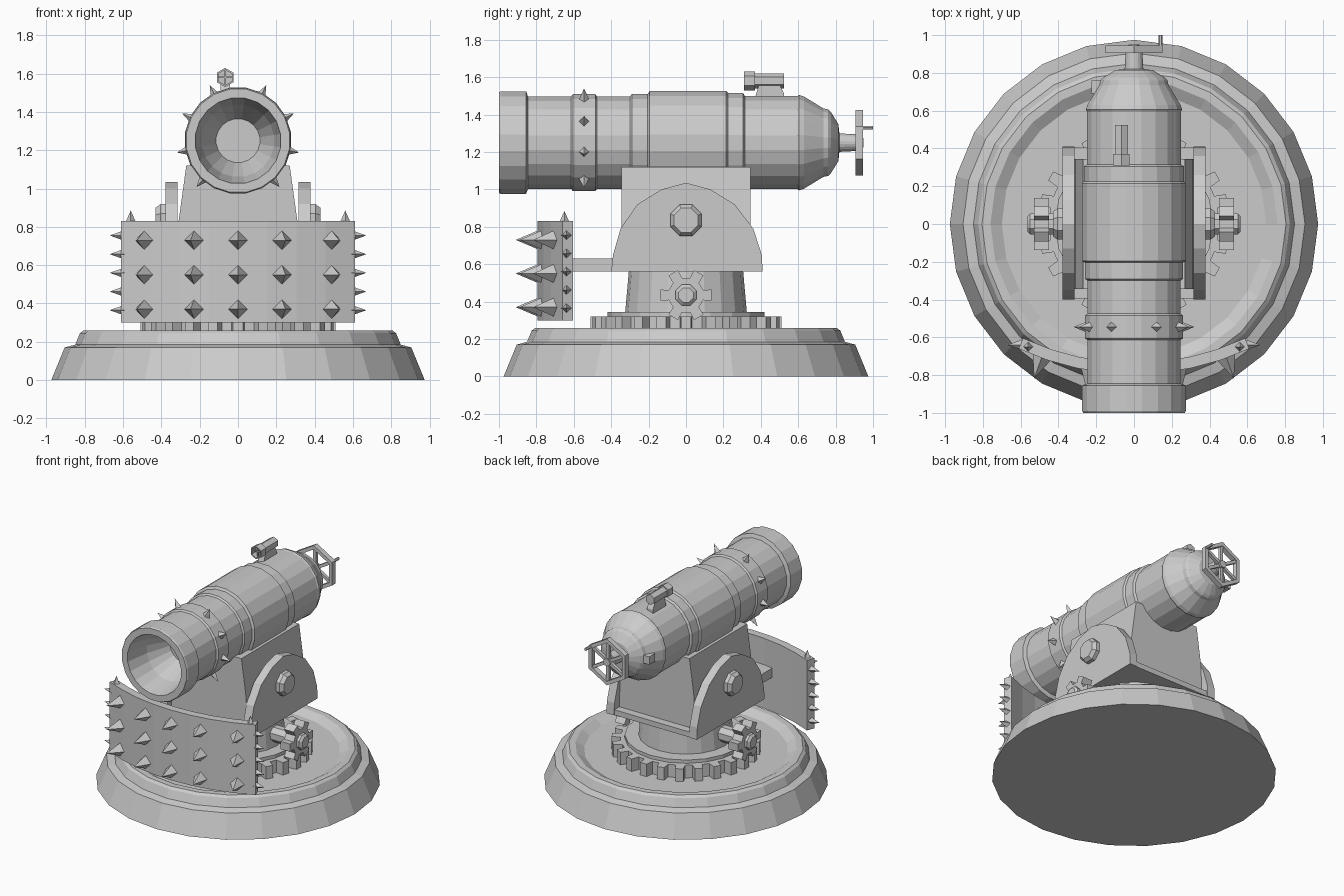
import bpy, bmesh
from math import sin, cos, pi, radians, sqrt
from mathutils import Vector

if "Cube" in bpy.data.objects:
    bpy.data.objects.remove(bpy.data.objects["Cube"])


def place(axis, u, v, a, c):
    p = {'X': (a, u, v), 'Y': (u, a, v), 'Z': (u, v, a)}[axis]
    return Vector(p) + Vector(c)


def finish(name, bm):
    bmesh.ops.recalc_face_normals(bm, faces=bm.faces)
    me = bpy.data.meshes.new(name)
    bm.to_mesh(me)
    bm.free()
    ob = bpy.data.objects.new(name, me)
    bpy.context.collection.objects.link(ob)
    return ob


def lathe(name, profile, n, axis='Z', c=(0, 0, 0), phase=0.0, closed=False):
    """Revolve (radius, along-axis) points; open ends are capped."""
    bm = bmesh.new()
    ang = [phase + 2 * pi * i / n for i in range(n)]
    rings = [[bm.verts.new(place(axis, r * cos(t), r * sin(t), a, c)) for t in ang]
             for r, a in profile]
    pairs = list(zip(rings, rings[1:]))
    if closed:
        pairs.append((rings[-1], rings[0]))
    else:
        bm.faces.new(rings[0])
        bm.faces.new(rings[-1])
    for p, q in pairs:
        for i in range(n):
            j = (i + 1) % n
            bm.faces.new((p[i], p[j], q[j], q[i]))
    return finish(name, bm)


def prism(name, pts, a0, a1, axis='Z', c=(0, 0, 0)):
    """Extrude a 2D outline along an axis."""
    bm = bmesh.new()
    lo = [bm.verts.new(place(axis, u, v, a0, c)) for u, v in pts]
    hi = [bm.verts.new(place(axis, u, v, a1, c)) for u, v in pts]
    bm.faces.new(lo)
    bm.faces.new(hi)
    for i in range(len(pts)):
        j = (i + 1) % len(pts)
        bm.faces.new((lo[i], lo[j], hi[j], hi[i]))
    return finish(name, bm)


def box(name, x0, x1, y0, y1, z0, z1):
    return prism(name, [(x0, y0), (x1, y0), (x1, y1), (x0, y1)], z0, z1)


def gear_outline(n, r_in, r_out, phase=0.0):
    pts = []
    for i in range(n):
        for f, r in ((-0.28, r_in), (-0.2, r_out), (0.2, r_out), (0.28, r_in)):
            t = phase + 2 * pi * (i + f) / n
            pts.append((r * cos(t), r * sin(t)))
    return pts


def spike(name, pos, direction, r, length):
    """Four-sided pyramid pointing along direction."""
    d = Vector(direction).normalized()
    up = Vector((0, 1, 0)) if abs(d.y) < 0.3 else Vector((0, 0, 1))
    u = d.cross(up).normalized()
    v = d.cross(u)
    p = Vector(pos) - d * 0.008
    bm = bmesh.new()
    base = [bm.verts.new(p + k * r) for k in (u, v, -u, -v)]
    tip = bm.verts.new(p + d * (length + 0.008))
    bm.faces.new(base)
    for i in range(4):
        bm.faces.new((base[i], base[(i + 1) % 4], tip))
    return finish(name, bm)


# Base with recessed top, ring gear and pedestal
lathe("base", [(.975, 0), (.905, .17), (.85, .185), (.825, .245), (.805, .26),
               (.76, .26), (.70, .225)], 24)
prism("ring_gear", gear_outline(24, .45, .51), .22, .32)
lathe("pedestal", [(.42, .30), (.42, .345), (.325, .345), (.305, .57)], 20)

# Saddle: floor, tapered cradle block, shield arm
box("saddle_floor", -.34, .34, -.395, .405, .56, .60)
prism("cradle_block", [(-.315, .58), (.315, .58), (.31, .83), (.27, 1.12),
                       (-.27, 1.12), (-.31, .83)], -.345, .345, 'Y')
box("shield_arm", -.22, .22, -.75, -.38, .56, .63)

# Side plates, pivot bolts and pinion gears
plate = [(-.40, .56), (-.39, .65), (-.35, .79), (-.26, .92), (-.13, 1.0), (0, 1.035),
         (.13, 1.0), (.26, .92), (.36, .79), (.405, .65), (.41, .56)]
for s, side in ((1, "right"), (-1, "left")):
    prism("side_plate_" + side, plate, s * .315, s * .378, 'X')
    lathe("pivot_bolt_" + side, [(.09, s * .36), (.09, s * .405), (.07, s * .43)], 8, 'X',
          (0, 0, .835), pi / 8)
    prism("pinion_" + side, gear_outline(6, .095, .14), s * .45, s * .53, 'X', (0, 0, .435))
    lathe("pinion_shaft_" + side, [(.06, s * .28), (.06, s * .55), (.042, s * .565)], 8, 'X',
          (0, 0, .435), pi / 8)

# Curved spiked shield
R, YC = 1.45, -.795 + 1.45


def arc_y(x, r=R):
    return YC - sqrt(r * r - x * x)


xs = [-.61 + 1.22 * i / 8 for i in range(9)]
prism("shield", [(x, arc_y(x)) for x in xs] +
      [(x * .965, arc_y(x * .965, R - .06)) for x in reversed(xs)], .30, .83)
for x in (-.49, -.23, 0, .23, .49):
    for z in (.37, .55, .73):
        spike("shield_spike", (x, arc_y(x), z), (x, arc_y(x) - YC, 0), .052, .115)
for s in (-1, 1):
    for i in range(5):
        spike("shield_edge_spike", (s * .60, -.64, .365 + .0975 * i), (s, 0, 0), .028, .07)
    spike("shield_top_spike", (s * .56, -.65, .83), (0, 0, 1), .028, .055)

# Barrel with bore
AX = (0, 0, 1.25)
lathe("barrel", [(.115, -.65), (.19, -.82), (.225, -1), (.272, -1), (.278, -.99), (.278, -.855),
                 (.25, -.845), (.25, -.615), (.262, -.605), (.262, -.485), (.25, -.475),
                 (.25, -.30), (.262, -.29), (.262, -.205), (.28, -.195), (.28, .215),
                 (.268, .225), (.268, .305), (.252, .315), (.252, .595), (.258, .605),
                 (.25, .63), (.185, .735), (.18, .76), (.165, .775), (.10, .815), (.05, .82),
                 (.045, .91)], 20, 'Y', AX, pi / 20)
for s in (-1, 1):
    for deg in (27, 64, 101, 138):
        t = radians(deg)
        d = Vector((s * sin(t), 0, cos(t)))
        p = Vector(AX) + d * .26 + Vector((0, -.545, 0))
        spike("barrel_spike", p, d, .03, .065)

# Hexagonal hand wheel with spokes and peg
lathe("wheel_rim", [(.175, .905), (.175, .945), (.145, .945), (.145, .905)], 6, 'Y', AX,
      pi / 2, True)
for k in range(3):
    t = pi / 2 + k * pi / 3
    a, b = Vector((cos(t), sin(t))) * .16, Vector((-sin(t), cos(t))) * .011
    prism("wheel_spoke", [a + b, b - a, -a - b, a - b], .913, .937, 'Y', AX)
lathe("wheel_hub", [(.03, .90), (.03, .95)], 6, 'Y', AX)
lathe("wheel_peg", [(.011, .92), (.011, 1.0)], 6, 'Y', (.14, 0, 1.33))

# Sight: hollow hexagon hood, crosshair, tube and mount
SX, SZ = -.067, 1.58
lathe("sight_hood", [(.05, .31), (.05, .37), (.04, .37), (.04, .31)], 6, 'Y', (SX, 0, SZ),
      pi / 2, True)
box("sight_cross_bar", SX - .04, SX + .04, .33, .34, SZ - .004, SZ + .004)
box("sight_cross_post", SX - .004, SX + .004, .33, .34, SZ - .045, SZ + .045)
lathe("sight_tube", [(.04, .36), (.04, .525)], 6, 'Y', (SX, 0, SZ), pi / 2)
prism("sight_mount", [(.36, 1.46), (.525, 1.46), (.525, 1.51), (.50, 1.56), (.39, 1.56)],
      SX - .025, SX + .025, 'X')

# Small breech latch on the left
box("breech_latch", -.225, -.16, .69, .76, 1.22, 1.28)
